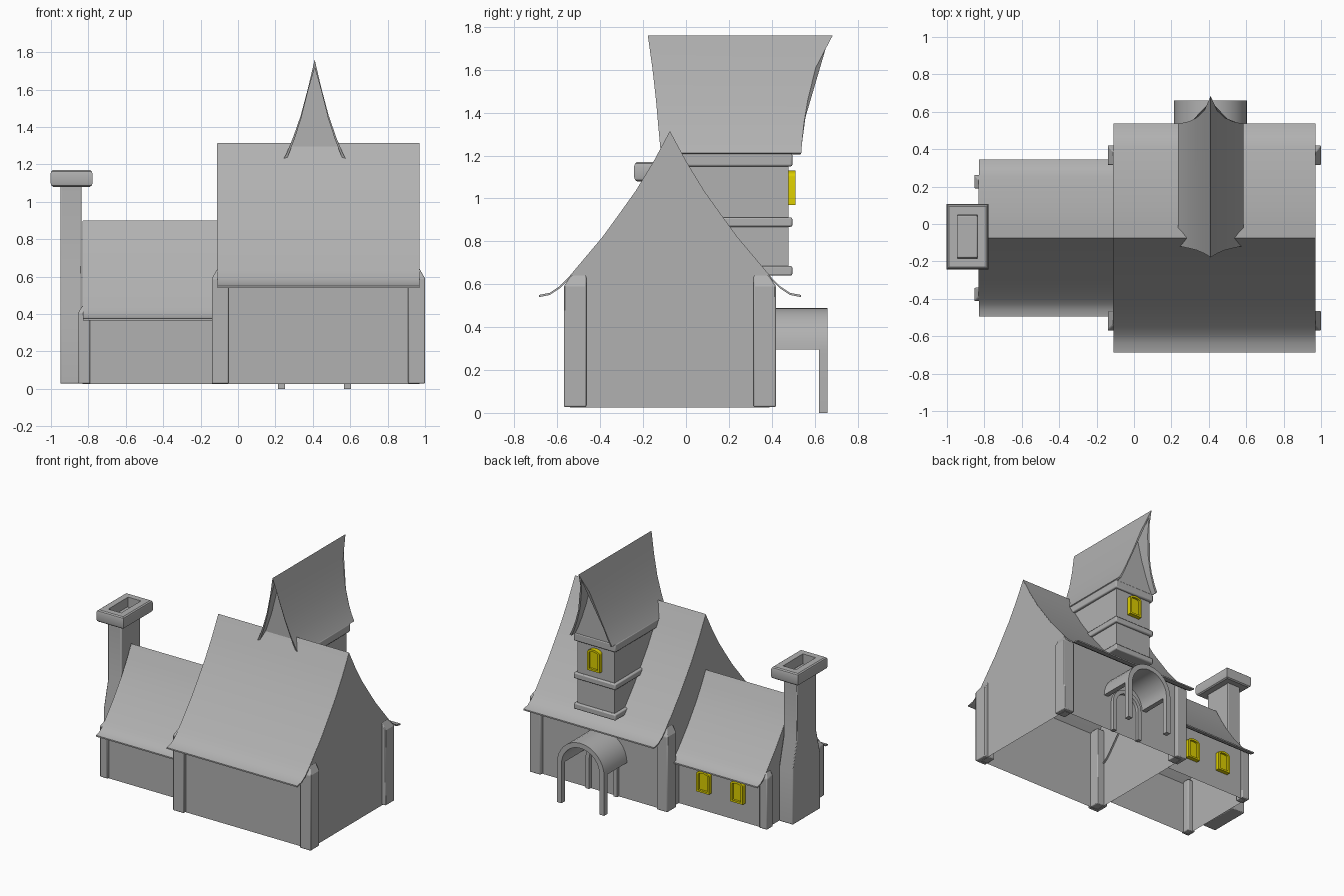
import bpy, bmesh
from math import pi, sin, cos

if "Cube" in bpy.data.objects:
    bpy.data.objects.remove(bpy.data.objects["Cube"])

YC = -0.075          # ridge line of both house blocks
TX = 0.41            # tower and porch centre line

stone = bpy.data.materials.new("stone_grey")
stone.diffuse_color = (0.44, 0.44, 0.44, 1)
stone.use_nodes = True
stone.node_tree.nodes["Principled BSDF"].inputs["Base Color"].default_value = stone.diffuse_color
yellow = bpy.data.materials.new("window_yellow")
yellow.diffuse_color = (0.72, 0.62, 0.0, 1)
yellow.use_nodes = True
yellow.node_tree.nodes["Principled BSDF"].inputs["Base Color"].default_value = yellow.diffuse_color


def finish(name, bm, bevel=0.0, mat=None):
    bmesh.ops.recalc_face_normals(bm, faces=bm.faces)
    me = bpy.data.meshes.new(name)
    bm.to_mesh(me)
    bm.free()
    ob = bpy.data.objects.new(name, me)
    bpy.context.collection.objects.link(ob)
    me.materials.append(mat or stone)
    if bevel:
        m = ob.modifiers.new("bevel", 'BEVEL')
        m.width = bevel
        m.segments = 2
    bpy.ops.object.select_all(action='DESELECT')
    ob.select_set(True)
    bpy.context.view_layer.objects.active = ob
    bpy.ops.object.shade_smooth_by_angle(angle=0.5)
    return ob


def loft(name, rings, bevel=0.0, mat=None, open_base=False):
    """Closed solid through rings of equal point count; open_base drops the floor."""
    bm = bmesh.new()
    rs = [[bm.verts.new(p) for p in r] for r in rings]
    for a, b in zip(rs, rs[1:]):
        for i in range(len(a)):
            j = (i + 1) % len(a)
            bm.faces.new((a[i], a[j], b[j], b[i]))
    bm.faces.new(rs[0])
    bm.faces.new(rs[-1])
    bmesh.ops.recalc_face_normals(bm, faces=bm.faces)
    if open_base:
        floor = [f for f in bm.faces if f.normal.z < -0.99]
        bmesh.ops.delete(bm, geom=floor, context='FACES')
    return finish(name, bm, bevel, mat)


def rect(x0, x1, y0, y1, z):
    return [(x0, y0, z), (x1, y0, z), (x1, y1, z), (x0, y1, z)]


def box(name, x0, x1, y0, y1, z0, z1, bevel=0.0, mat=None):
    return loft(name, [rect(x0, x1, y0, y1, z0), rect(x0, x1, y0, y1, z1)], bevel, mat)


def prism_x(name, prof, x0, x1, open_base=False):
    return loft(name, [[(x, y, z) for y, z in prof] for x in (x0, x1)], open_base=open_base)


def prism_y(name, prof, y0, y1, mat=None):
    return loft(name, [[(x, y, z) for x, z in prof] for y in (y0, y1)], 0, mat)


def arc(cx, w, zs, rise, n=16):
    return [(cx - w * cos(pi * i / n), zs + rise * sin(pi * i / n)) for i in range(n + 1)]


def arch(name, cx, w, t, z0, zs, rise, y0, y1, mat=None):
    """Open arch band of thickness t, springing at zs."""
    outer = arc(cx, w, zs, rise)
    inner = arc(cx, w - t, zs, rise - t)[::-1]
    if z0 < zs:
        outer = [(cx - w, z0)] + outer + [(cx + w, z0)]
        inner = [(cx + w - t, z0)] + inner + [(cx - w + t, z0)]
    return prism_y(name, outer + inner, y0, y1, mat)


# House blocks: flared roof and gabled walls; the wing is a scaled copy
ROOF = [(0.611, 0.55), (0.56, 0.56), (0.515, 0.59), (0.475, 0.63), (0.395, 0.725),
        (0.315, 0.82), (0.235, 0.93), (0.16, 1.035), (0.075, 1.175), (0.0, 1.315)]


def house(name, x0, x1, wx0, wx1, s, ridge):
    half = [(d * s, ridge + (z - 1.315) * s) for d, z in ROOF]
    top = [(YC - d, z) for d, z in half] + [(YC + d, z) for d, z in half[-2::-1]]
    under = [(y, z - 0.01) for y, z in top[::-1]]
    prism_x(name + "_roof", top + under, x0, x1)
    w = 0.465 * s
    mid = [(y, z - 0.003) for y, z in top if abs(y - YC) < w]
    ze = ridge + (0.64 - 1.315) * s - 0.003
    prism_x(name + "_walls", [(YC - w, 0.025), (YC - w, ze)] + mid +
            [(YC + w, ze), (YC + w, 0.025)], wx0, wx1, open_base=True)


house("main_house", -0.11, 0.97, -0.111, 0.971, 1.0, 1.315)
house("wing", -0.83, -0.10, -0.831, -0.113, 0.686, 0.90)


# Corner posts with sloped tops
def post(name, xo, xi, yo, yi, z1, z2):
    k = 0.35
    loft(name, [rect(xo, xi, yo, yi, 0.028), rect(xo, xi, yo, yi, z1),
                rect(xo + (xi - xo) * k, xi, yo + (yi - yo) * k, yi, z2)], 0.006)


for s, side in ((-1, "front"), (1, "back")):
    post(f"main_post_right_{side}", 1.0, 0.91, YC + s * 0.495, YC + s * 0.39, 0.59, 0.645)
    post(f"main_post_left_{side}", -0.14, -0.05, YC + s * 0.495, YC + s * 0.39, 0.59, 0.645)
    post(f"wing_post_{side}", -0.853, -0.79, YC + s * 0.338, YC + s * 0.265, 0.41, 0.445)

# Chimney with tapering shoulders
CX, CY = -0.89, -0.068
loft("chimney_shaft", [rect(-0.95, -0.837, CY - h, CY + h, z) for h, z in
                       ((0.163, 0.028), (0.163, 0.44), (0.113, 0.64), (0.113, 1.10))], 0.006)

# Hollow chimney cap: closed ring loft around the flue, rounded outside
levels = [(0.099, 0.161, 1.08), (0.108, 0.17, 1.087), (0.112, 0.174, 1.1), (0.112, 0.174, 1.15),
          (0.108, 0.17, 1.163), (0.099, 0.161, 1.17), (0.053, 0.117, 1.17), (0.053, 0.117, 1.08)]
bm = bmesh.new()
rs = [[bm.verts.new(p) for p in rect(CX - a, CX + a, CY - b, CY + b, z)] for a, b, z in levels]
for a, b in zip(rs, rs[1:] + rs[:1]):
    for i in range(4):
        j = (i + 1) % 4
        bm.faces.new((a[i], a[j], b[j], b[i]))
finish("chimney_cap", bm)

# Tower body and bands
box("tower_body", TX - 0.153, TX + 0.153, -0.055, 0.478, 0.645, 1.22)
for i, (z0, z1) in enumerate(((0.64, 0.685), (0.868, 0.912), (1.15, 1.21))):
    box(f"tower_band_{i}", TX - 0.173, TX + 0.173, -0.075, 0.496, z0, z1, 0.008)

# Tower roof: steep flared shell with swept ends (offset, z, front y, back y)
TR = [(0.175, 1.212, -0.118, 0.538), (0.15, 1.26, -0.122, 0.541), (0.115, 1.345, -0.13, 0.549),
      (0.075, 1.46, -0.14, 0.568), (0.035, 1.61, -0.157, 0.605), (0.0, 1.76, -0.178, 0.684)]
full = [(-d, z, a, b) for d, z, a, b in TR] + TR[-2::-1]
rings = []
for e, s in ((2, 1), (3, -1)):
    out = [(TX + p[0], p[e], p[1]) for p in full]
    inn = [(TX + p[0] * 0.93, p[e] + s * (0.028 if p[0] == 0 else 0.004),
            p[1] - (0.045 if p[0] == 0 else 0.008)) for p in full[::-1]]
    rings.append(out + inn)
loft("tower_roof", rings)
prism_y("tower_gable", [(TX + p[0] * 0.94, p[1] - (0.03 if p[0] == 0 else 0.004)) for p in full],
        -0.085, 0.492)

# Arched porch and doorway
arch("porch_front_arch", TX, 0.195, 0.037, 0.0, 0.295, 0.195, 0.62, 0.66)
arch("porch_vault", TX, 0.195, 0.037, 0.295, 0.295, 0.195, 0.38, 0.62)
arch("door_frame", TX, 0.13, 0.03, 0.028, 0.26, 0.13, 0.38, 0.415)


# Yellow windows on the back
def window(name, cx, y, z0, h):
    w = 0.052
    zs = z0 + h - 0.028
    arch(name + "_frame", cx, w, 0.016, z0, zs, 0.028, y - 0.01, y + 0.032, yellow)
    box(name + "_sill", cx - w, cx + w, y - 0.01, y + 0.032, z0, z0 + 0.014, 0, yellow)
    prism_y(name + "_pane", [(cx - 0.04, z0 + 0.005)] + arc(cx, 0.04, zs, 0.015) +
            [(cx + 0.04, z0 + 0.005)], y - 0.01, y + 0.016, yellow)


window("tower_window", TX, 0.478, 0.97, 0.16)
window("wing_window_inner", -0.33, 0.244, 0.17, 0.16)
window("wing_window_outer", -0.61, 0.244, 0.17, 0.16)
